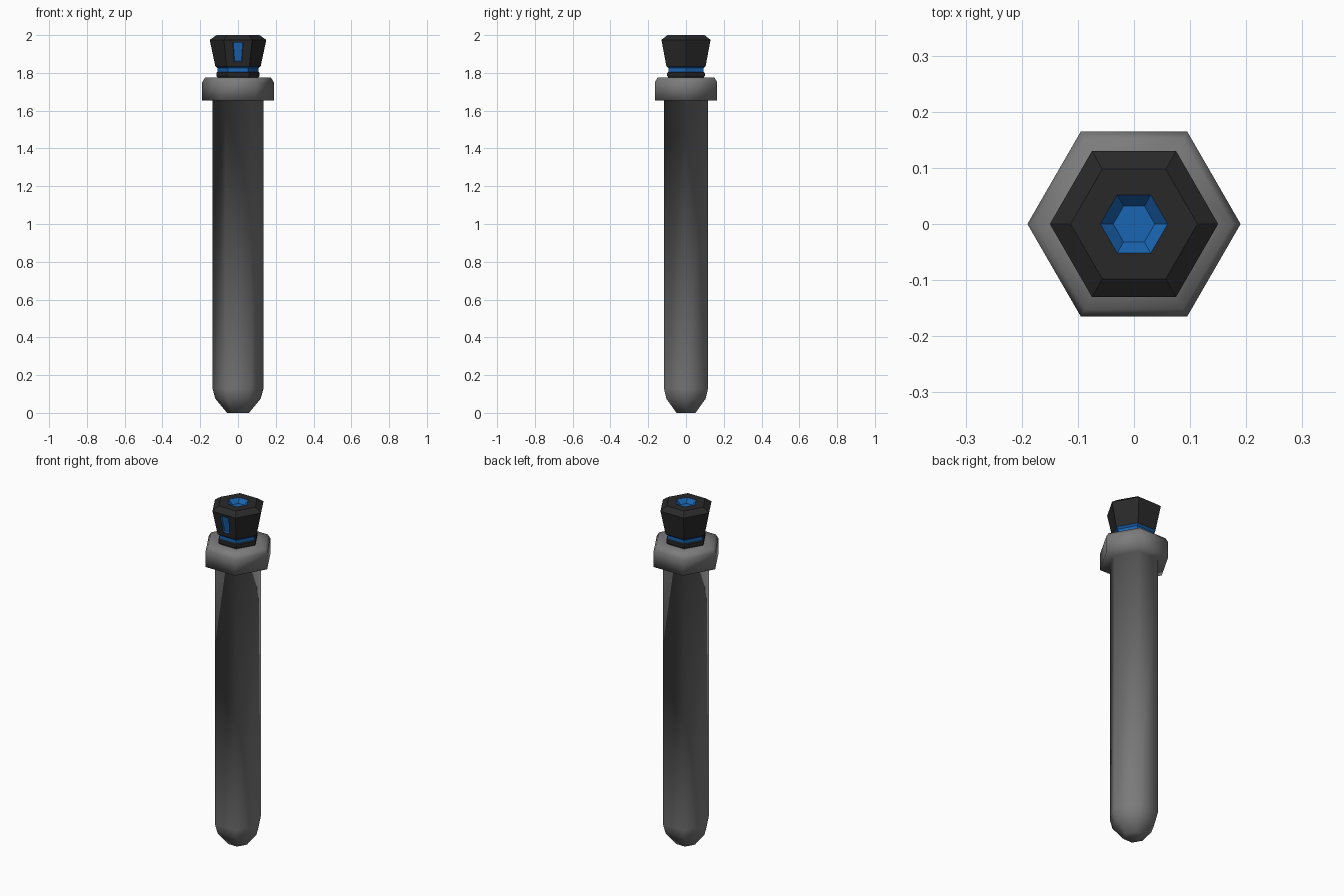
import bpy, bmesh
from math import cos, sin, pi

if "Cube" in bpy.data.objects:
    bpy.data.objects.remove(bpy.data.objects["Cube"])

SIDES = 6


def material(name, rgb):
    m = bpy.data.materials.new(name)
    m.diffuse_color = (*rgb, 1)
    m.use_nodes = True
    m.node_tree.nodes["Principled BSDF"].inputs["Base Color"].default_value = m.diffuse_color
    return m


grey = material("grey_glass", (0.20, 0.20, 0.20))
black = material("black_rubber", (0.022, 0.022, 0.022))
blue = material("blue_accent", (0.01, 0.13, 0.45))


def hex_lathe(profile, bands=None, cap_start=True, cap_end=True):
    """Stack hexagonal rings (radius, z); bands lists the segments using slot 1."""
    bm = bmesh.new()
    rings = [[bm.verts.new((r * cos(2 * pi * i / SIDES), r * sin(2 * pi * i / SIDES), z))
              for i in range(SIDES)] for r, z in profile]
    for k, (a, b) in enumerate(zip(rings, rings[1:])):
        for i in range(SIDES):
            j = (i + 1) % SIDES
            f = bm.faces.new((a[i], a[j], b[j], b[i]))
            f.material_index = int(k in (bands or ()))
    if cap_start:
        bm.faces.new(rings[0][::-1])
    if cap_end:
        bm.faces.new(rings[-1]).material_index = 1 if bands else 0
    return bm


def finish(bm, name, mats, smooth=False):
    bm.normal_update()
    mesh = bpy.data.meshes.new(name)
    for f in bm.faces:
        f.smooth = smooth
    bm.to_mesh(mesh)
    bm.free()
    for m in mats:
        mesh.materials.append(m)
    ob = bpy.data.objects.new(name, mesh)
    bpy.context.collection.objects.link(ob)
    return ob


# Tube with rounded bottom and wide chamfered rim, open under the stopper
tube = hex_lathe([(0.058, 0), (0.12, 0.075), (0.135, 0.13), (0.135, 1.655),
                  (0.19, 1.655), (0.19, 1.75), (0.175, 1.775), (0.11, 1.775)],
                 cap_end=False)
finish(tube, "tube", [grey], smooth=True)

# Stopper: plug, collar, blue groove, flared cap and blue recess in the top
stopper = hex_lathe([(0.108, 1.65), (0.108, 1.775), (0.115, 1.785), (0.115, 1.80),
                     (0.108, 1.805), (0.108, 1.825), (0.12, 1.835),
                     (0.15, 1.975), (0.113, 2.0), (0.06, 2.0), (0.037, 1.975)],
                    bands=(4, 5, 9))

# Front indicator slot sunk into the cap's front face
stopper.normal_update()
front = min((f for f in stopper.faces if 1.87 < f.calc_center_median().z < 1.94),
            key=lambda f: f.calc_center_median().y)
normal, origin = front.normal.copy(), front.calc_center_median()
bmesh.ops.inset_individual(stopper, faces=[front], thickness=0.02)
for v in front.verts:
    top = v.co.z > origin.z
    v.co.x = (0.027 if top else 0.02) * (1 if v.co.x > 0 else -1)
    v.co.z = 1.96 if top else 1.86
    v.co.y = origin.y - normal.z * (v.co.z - origin.z) / normal.y
walls = bmesh.ops.inset_individual(stopper, faces=[front], thickness=0.003, depth=-0.01)
for f in walls["faces"] + [front]:
    f.material_index = 1
finish(stopper, "stopper", [black, blue])
